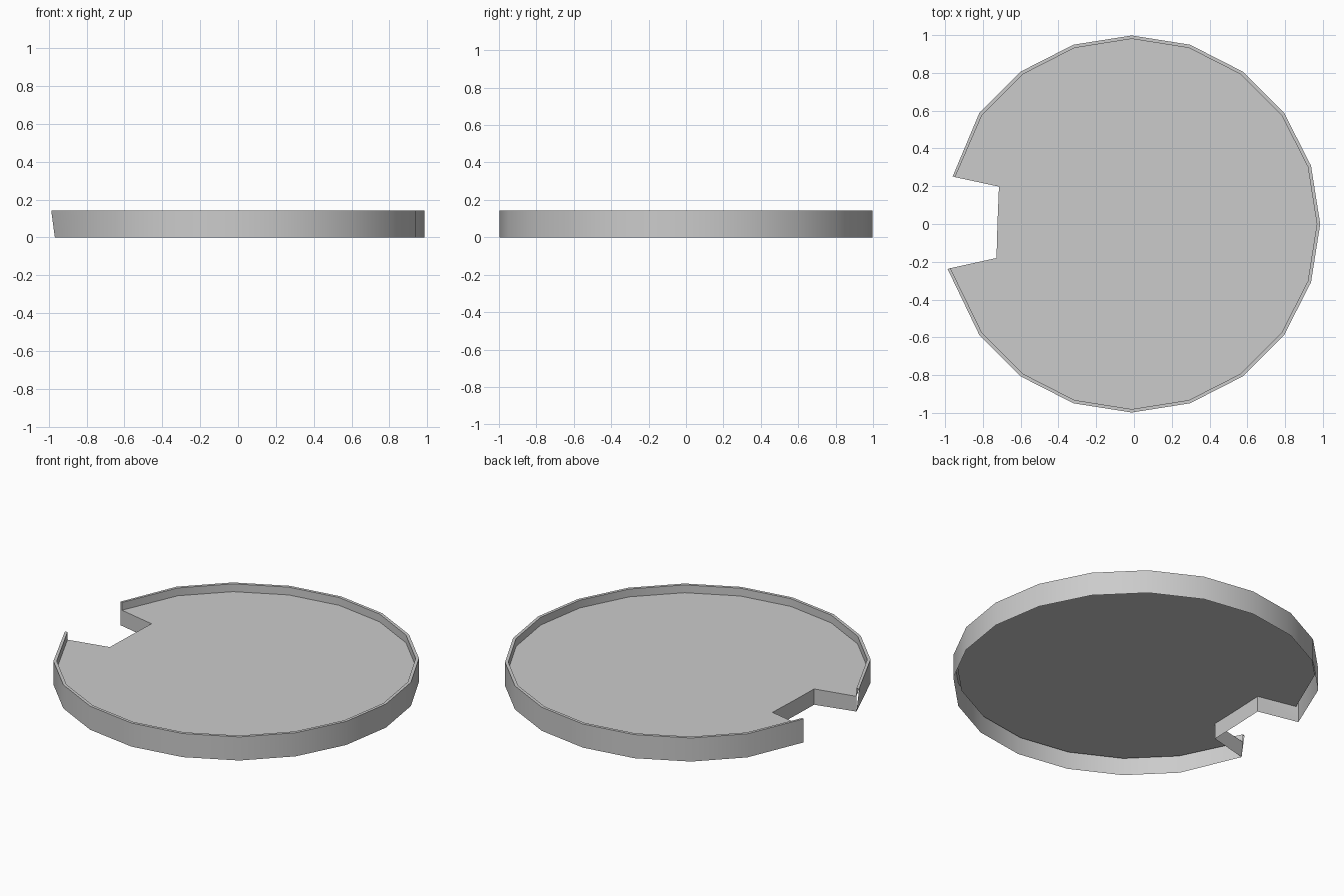
import bpy, bmesh
from math import cos, sin, radians

if "Cube" in bpy.data.objects:
    bpy.data.objects.remove(bpy.data.objects["Cube"])

CX, R, TOP, FLOOR = -0.012, 0.998, 0.142, 0.095


def arc(r, low_tip, high_tip):
    """Twenty-sided arc, open on the left, ending in two notch tips."""
    pts = [(CX + r * cos(radians(18 * i)), r * sin(radians(18 * i))) for i in range(-8, 9)]
    return [low_tip] + pts + [high_tip]


outer = arc(R, (-0.987, -0.238), (-0.96, 0.252))
inner = arc(R - 0.018, (-0.972, -0.234), (-0.947, 0.248))
base = list(outer)
base[0] = (-0.968, -0.24)          # lower tip leans inward at the base
notch = [(-0.715, 0.198), (-0.723, 0.0), (-0.728, -0.18)]

bm = bmesh.new()


def ring(pts, z):
    return [bm.verts.new((x, y, z)) for x, y in pts]


def strip(a, b):
    for i in range(len(a) - 1):
        bm.faces.new((a[i], a[i + 1], b[i + 1], b[i]))


# open-bottomed shell: outer skirt, rim, inner lip
skirt = ring(base, 0)
rim_out = ring(outer, TOP)
rim_in = ring(inner, TOP)
floor = ring(inner, FLOOR)
strip(skirt, rim_out)
strip(rim_out, rim_in)
strip(rim_in, floor)

# floor sheet and notch walls
notch_top = ring(notch, FLOOR)
notch_base = ring(notch, 0)
bm.faces.new(floor + notch_top)
strip([skirt[-1]] + notch_base + [skirt[0]], [floor[-1]] + notch_top + [floor[0]])

# closed rim end on the upper tip
bm.faces.new((skirt[-1], floor[-1], rim_in[-1], rim_out[-1]))

mesh = bpy.data.meshes.new("tray")
bm.to_mesh(mesh)
bm.free()
tray = bpy.data.objects.new("tray", mesh)
bpy.context.collection.objects.link(tray)
bpy.context.view_layer.objects.active = tray
tray.select_set(True)
bpy.ops.object.shade_smooth_by_angle(angle=radians(30))
